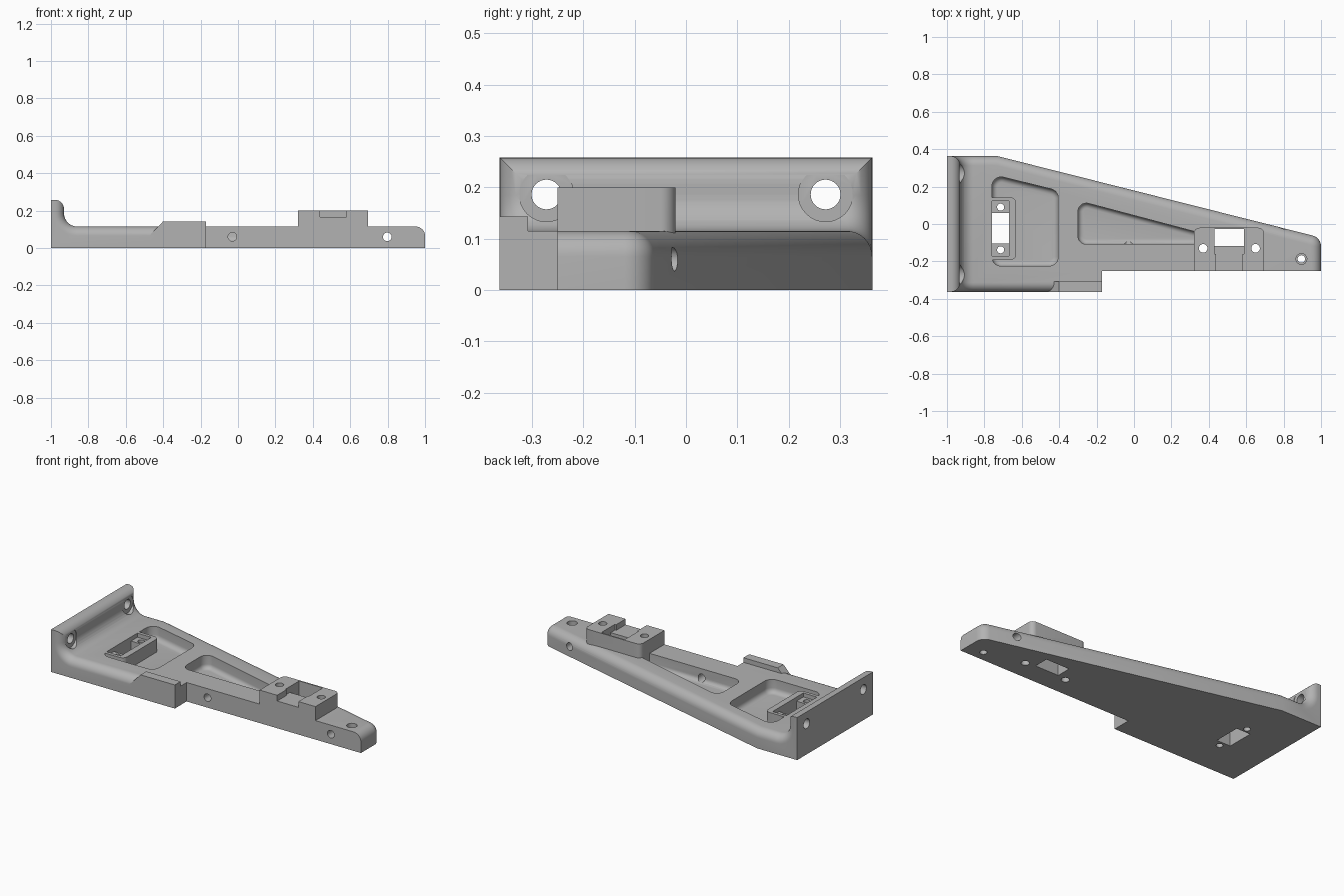
import bpy, bmesh, math
from mathutils import Vector, Matrix

cube = bpy.data.objects.get("Cube")
if cube:
    bpy.data.objects.remove(cube)

grey = bpy.data.materials.new("plain_grey")
grey.use_nodes = True
COLOUR = (0.45, 0.45, 0.45, 1)
grey.diffuse_color = COLOUR
grey.node_tree.nodes["Principled BSDF"].inputs["Base Color"].default_value = COLOUR


def finish(name, bm):
    bmesh.ops.recalc_face_normals(bm, faces=bm.faces)
    mesh = bpy.data.meshes.new(name)
    bm.to_mesh(mesh)
    bm.free()
    mesh.materials.append(grey)
    obj = bpy.data.objects.new(name, mesh)
    bpy.context.collection.objects.link(obj)
    return obj


def rounded(points, steps=8):
    """Corner list (x, y, radius) to an outline with arc corners."""
    out = []
    for i, (x, y, r) in enumerate(points):
        p = Vector((x, y))
        if not r:
            out.append(p)
            continue
        a = (Vector(points[i - 1][:2]) - p).normalized()
        b = (Vector(points[(i + 1) % len(points)][:2]) - p).normalized()
        half = a.angle(b) / 2
        centre = p + (a + b).normalized() * r / math.sin(half)
        start = p + a * r / math.tan(half) - centre
        end = p + b * r / math.tan(half) - centre
        sweep = start.angle_signed(end)
        for k in range(steps + 1):
            out.append(centre + Matrix.Rotation(-sweep * k / steps, 2) @ start)
    return out


def prism(name, points, low, high, along_y=False, floor_round=0):
    bm = bmesh.new()
    def place(p, h):
        return (p.x, h, p.y) if along_y else (p.x, p.y, h)
    face = bm.faces.new([bm.verts.new(place(p, low)) for p in rounded(points)])
    res = bmesh.ops.extrude_face_region(bm, geom=[face])
    shift = (0, high - low, 0) if along_y else (0, 0, high - low)
    bmesh.ops.translate(bm, vec=shift, verts=[v for v in res["geom"] if isinstance(v, bmesh.types.BMVert)])
    bmesh.ops.recalc_face_normals(bm, faces=bm.faces)
    if floor_round:
        edges = [e for e in bm.edges if all(abs(v.co.z - low) < 1e-5 for v in e.verts)]
        bmesh.ops.bevel(bm, geom=edges, offset=floor_round, segments=6, profile=0.5,
                        affect='EDGES', clamp_overlap=False)
    return finish(name, bm)


def box(name, x0, x1, y0, y1, z0, z1, back=0, right=0):
    """Box with optional rounding of its back or right vertical corners."""
    return prism(name, [(x0, y0, 0), (x1, y0, right), (x1, y1, max(back, right)), (x0, y1, back)], z0, z1)


def cylinder(name, centre, radius, length, axis):
    bm = bmesh.new()
    turn = {"X": Matrix.Rotation(math.pi / 2, 4, 'Y'),
            "Y": Matrix.Rotation(math.pi / 2, 4, 'X'), "Z": Matrix()}[axis]
    bmesh.ops.create_cone(bm, cap_ends=True, segments=32, radius1=radius, radius2=radius,
                          depth=length, matrix=Matrix.Translation(centre) @ turn)
    return finish(name, bm)


def combine(target, tool, operation):
    mod = target.modifiers.new(operation, 'BOOLEAN')
    mod.operation = operation
    mod.solver = 'EXACT'
    mod.object = tool
    bpy.ops.object.select_all(action='DESELECT')
    bpy.context.view_layer.objects.active = target
    target.select_set(True)
    bpy.ops.object.modifier_apply(modifier=mod.name)
    bpy.data.objects.remove(tool)


TOP, WALL, STEP = 0.115, 0.258, -0.17
Y0, Y1, FRONT = -0.363, 0.363, -0.25

# Tapered plate with an upright end wall
body = prism("bracket_body", [(-1, Y0, 0), (STEP, Y0, 0), (STEP, FRONT, 0), (1, FRONT, 0),
                              (1, -0.073, 0.06), (-0.73, Y1, 0), (-1, Y1, 0)], 0, 0.5)
side_profile = prism("side_profile", [(-1.1, -0.1, 0), (1.1, -0.1, 0), (1.1, TOP, 0),
                                      (-0.93, TOP, 0.07), (-0.93, WALL, 0), (-1.1, WALL, 0)],
                     -0.6, 0.6, along_y=True)
combine(body, side_profile, 'INTERSECT')

# Round the outer upper edges
bm = bmesh.new()
bm.from_mesh(body.data)
bmesh.ops.remove_doubles(bm, verts=bm.verts, dist=1e-5)
bm.normal_update()


def is_upper(face):
    n, c = face.normal, face.calc_center_median()
    return abs(n.y) < 1e-3 and n.x > -0.01 and n.z > -0.01 and (n.z > 0.02 or c.x < -0.5)


chosen = []
for e in bm.edges:
    m = (e.verts[0].co + e.verts[1].co) / 2
    outer = sum(is_upper(f) for f in e.link_faces) == 1 and m.z > 0.1 and m.z < WALL - 0.003
    cut_side = abs(m.y - FRONT) < 1e-3 or abs(m.x - STEP) < 1e-3
    wall_lip = abs(m.x + 0.93) < 1e-3 and abs(m.z - WALL) < 1e-3
    if (outer and not cut_side) or wall_lip:
        chosen.append(e)
bmesh.ops.bevel(bm, geom=chosen, offset=0.05, segments=8, profile=0.5,
                affect='EDGES', clamp_overlap=False)
bm.to_mesh(body.data)
bm.free()

# Weight-saving pockets with filleted floors
combine(body, prism("wide_pocket", [(-0.76, -0.225, 0.05), (-0.405, -0.225, 0.05), (-0.405, 0.178, 0.05),
                                    (-0.76, 0.265, 0.05)], 0.035, 0.3, floor_round=0.03), 'DIFFERENCE')
combine(body, prism("long_pocket", [(-0.3, -0.108, 0.045), (0.36, -0.108, 0), (0.36, -0.05, 0),
                                    (-0.3, 0.125, 0.045)], 0.035, 0.3, floor_round=0.027), 'DIFFERENCE')

# Raised mounts
combine(body, box("pocket_mount", -0.775, -0.63, -0.192, 0.142, 0.01, TOP - 0.001, right=0.03), 'UNION')
combine(body, box("upper_mount", 0.32, 0.695, FRONT, -0.02, 0.01, 0.2, back=0.03), 'UNION')
combine(body, prism("edge_rib", [(-0.47, 0.01, 0), (STEP, 0.01, 0), (STEP, 0.143, 0), (-0.4, 0.143, 0),
                                 (-0.47, 0.07, 0)], Y0, -0.308, along_y=True), 'UNION')

# Recesses and square openings
for name, *size in [
        ("mount_recess", -0.76, -0.667, -0.172, 0.122, 0.09, 0.3),
        ("mount_opening", -0.76, -0.667, -0.105, 0.06, -0.1, 0.3),
        ("upper_slot_back", 0.43, 0.588, -0.16, -0.028, 0.165, 0.3),
        ("upper_slot_front", 0.438, 0.58, -0.3, -0.15, 0.165, 0.3),
        ("upper_opening", 0.43, 0.588, -0.118, -0.028, -0.1, 0.3)]:
    combine(body, box(name, *size), 'DIFFERENCE')

# Round holes
holes = [((-0.713, 0.09, 0), 0.019, 1, "Z"), ((-0.713, -0.138, 0), 0.019, 1, "Z"),
         ((0.37, -0.13, 0), 0.023, 1, "Z"), ((0.65, -0.13, 0), 0.023, 1, "Z"),
         ((0.895, -0.187, 0), 0.02, 1, "Z"), ((0.895, -0.187, 0.16), 0.029, 0.2, "Z"),
         ((-0.03, -0.2, 0.06), 0.023, 0.22, "Y"), ((0.798, -0.1, 0.06), 0.023, 0.6, "Y")]
for side in (-1, 1):
    holes.append(((-0.95, side * 0.272, 0.186), 0.029, 0.3, "X"))
    holes.append(((-0.833, side * 0.272, 0.186), 0.053, 0.2, "X"))
for spec in holes:
    combine(body, cylinder("hole_cutter", *spec), 'DIFFERENCE')

bpy.ops.object.select_all(action='DESELECT')
body.select_set(True)
bpy.context.view_layer.objects.active = body
bpy.ops.object.shade_smooth_by_angle(angle=math.radians(30))
